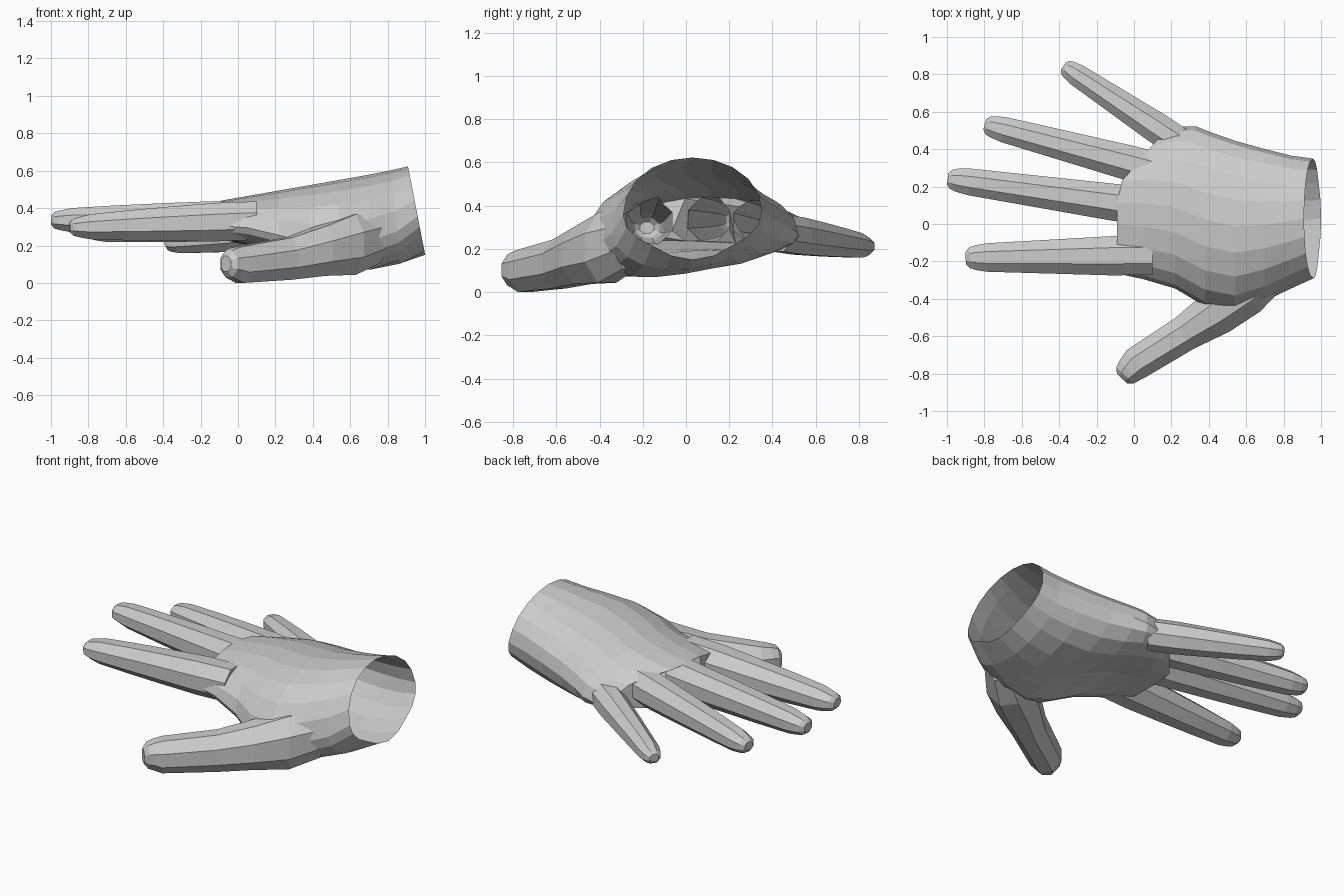
import bpy, bmesh, math
from mathutils import Vector

if "Cube" in bpy.data.objects:
    bpy.data.objects.remove(bpy.data.objects["Cube"])


def clamp(v):
    return max(0.0, min(1.0, v))


def loft(name, rings):
    """Closed skin over equal-length point rings."""
    bm = bmesh.new()
    rows = [[bm.verts.new(p) for p in r] for r in rings]
    n = len(rows[0])
    for a, b in zip(rows, rows[1:]):
        for i in range(n):
            j = (i + 1) % n
            bm.faces.new((a[i], a[j], b[j], b[i]))
    bm.faces.new(rows[0])
    bm.faces.new(rows[-1])
    bmesh.ops.recalc_face_normals(bm, faces=bm.faces)
    me = bpy.data.meshes.new(name)
    bm.to_mesh(me)
    bm.free()
    ob = bpy.data.objects.new(name, me)
    bpy.context.collection.objects.link(ob)
    return ob


def palm_ring(x, ylo, zlo, yhi, near, mid, far, n=20):
    """Section at x: side edges plus underside heights at thumb side, middle and far side."""
    top = 0.455 + 0.175 * (x + 0.09)              # back of hand rises to the wrist
    zhi = 0.27 + 0.14 * max(0, x - 0.1)
    lean = 0.194 * clamp((x - 0.65) / 0.3) ** 1.5  # slanted wrist cut
    slant = 0.85 * clamp((0.45 - x) / 0.54)        # knuckle line sweeps back
    ring = []
    for i in range(n):
        a = math.tau * i / n
        c, s = math.cos(a), math.sin(a)
        y = (ylo + yhi) / 2 + (yhi - ylo) / 2 * c
        edge = zlo + (zhi - zlo) * (c + 1) / 2
        t = max(-1, min(1, c / 0.6))
        low = mid + (far - near) / 2 * t + ((near + far) / 2 - mid) * t * t
        z = edge + ((top if s > 0 else low) - edge) * abs(s) ** 0.95
        ring.append((x - lean * (z - 0.4) + slant * max(0, y - 0.2), y, z))
    return ring


def digit(name, stations, n=8):
    """Octagonal finger through (point, half width, half height) stations, rounded tip."""
    p, w, h = stations[-1]
    d = p - stations[-2][0]
    d = Vector((d.x, d.y, 0)).normalized()
    stations = stations + [(p + d * w * out, w * k, h * k) for out, k in ((0.45, 0.85), (0.75, 0.5))]
    rings = []
    for i, (p, w, h) in enumerate(stations):
        t = stations[min(i + 1, len(stations) - 1)][0] - stations[max(i - 1, 0)][0]
        side = Vector((-t.y, t.x, 0)).normalized() * w * 1.06
        angles = [math.tau * (k + 0.5) / n for k in range(n)]
        rings.append([p + side * math.cos(a) + Vector((0, 0, 1.06 * h * math.sin(a))) for a in angles])
    return loft(name, rings)


def finger(name, knuckle, tip, wide, thin):
    """Straight tapering finger that starts inside the palm."""
    k, e = Vector(knuckle), Vector(tip)
    stations = []
    for t in (-0.3, 0, 0.35, 0.65, 0.92, 1):
        r = 1 - 0.3 * clamp(t) - (0.08 if t == 1 else 0)
        r_z = r - 0.1 * clamp(t) ** 3
        stations.append((k.lerp(e, t), wide * r, thin * r_z))
    return digit(name, stations)


# Palm and wrist
hand = loft("hand", [palm_ring(*s) for s in (
    (0.955, -0.29, 0.37, 0.35, 0.20, 0.165, 0.20),
    (0.84, -0.34, 0.29, 0.365, 0.10, 0.12, 0.15),
    (0.70, -0.41, 0.24, 0.40, 0.045, 0.10, 0.12),
    (0.54, -0.47, 0.22, 0.445, 0.05, 0.12, 0.11),
    (0.38, -0.44, 0.23, 0.49, 0.09, 0.17, 0.13),
    (0.22, -0.345, 0.27, 0.52, 0.16, 0.21, 0.16),
    (0.05, -0.295, 0.31, 0.52, 0.21, 0.22, 0.19),
    (-0.09, -0.265, 0.32, 0.49, 0.24, 0.25, 0.22),
)])

# Four fingers
parts = [
    finger("index_finger", (-0.12, -0.17, 0.34), (-0.85, -0.18, 0.313), 0.107, 0.105),
    finger("middle_finger", (-0.10, 0.115, 0.352), (-0.95, 0.235, 0.35), 0.101, 0.103),
    finger("ring_finger", (-0.02, 0.325, 0.337), (-0.755, 0.52, 0.293), 0.096, 0.099),
    finger("little_finger", (0.12, 0.515, 0.275), (-0.345, 0.823, 0.227), 0.084, 0.088),
]

# Thumb
parts.append(digit("thumb", [(Vector(p), w, h) for p, w, h in (
    ((0.74, -0.26, 0.26), 0.10, 0.14),
    ((0.60, -0.365, 0.22), 0.13, 0.165),
    ((0.44, -0.475, 0.185), 0.125, 0.135),
    ((0.27, -0.585, 0.145), 0.098, 0.115),
    ((0.01, -0.748, 0.113), 0.09, 0.10),
    ((-0.025, -0.785, 0.117), 0.076, 0.085),
)]))

# Fuse everything into one skin
bpy.context.view_layer.objects.active = hand
for part in parts:
    m = hand.modifiers.new("union", 'BOOLEAN')
    m.operation, m.solver, m.object = 'UNION', 'EXACT', part
    bpy.ops.object.modifier_apply(modifier=m.name)
    bpy.data.objects.remove(part, do_unlink=True)

# Open the wrist and rest the hand on the ground
bm = bmesh.new()
bm.from_mesh(hand.data)
bm.normal_update()
cap = [f for f in bm.faces if f.normal.x > 0.9 and f.calc_center_median().x > 0.9]
bmesh.ops.delete(bm, geom=cap, context='FACES')
low = min(v.co.z for v in bm.verts)
bmesh.ops.translate(bm, verts=bm.verts, vec=(0, 0, -low))
bm.to_mesh(hand.data)
bm.free()
